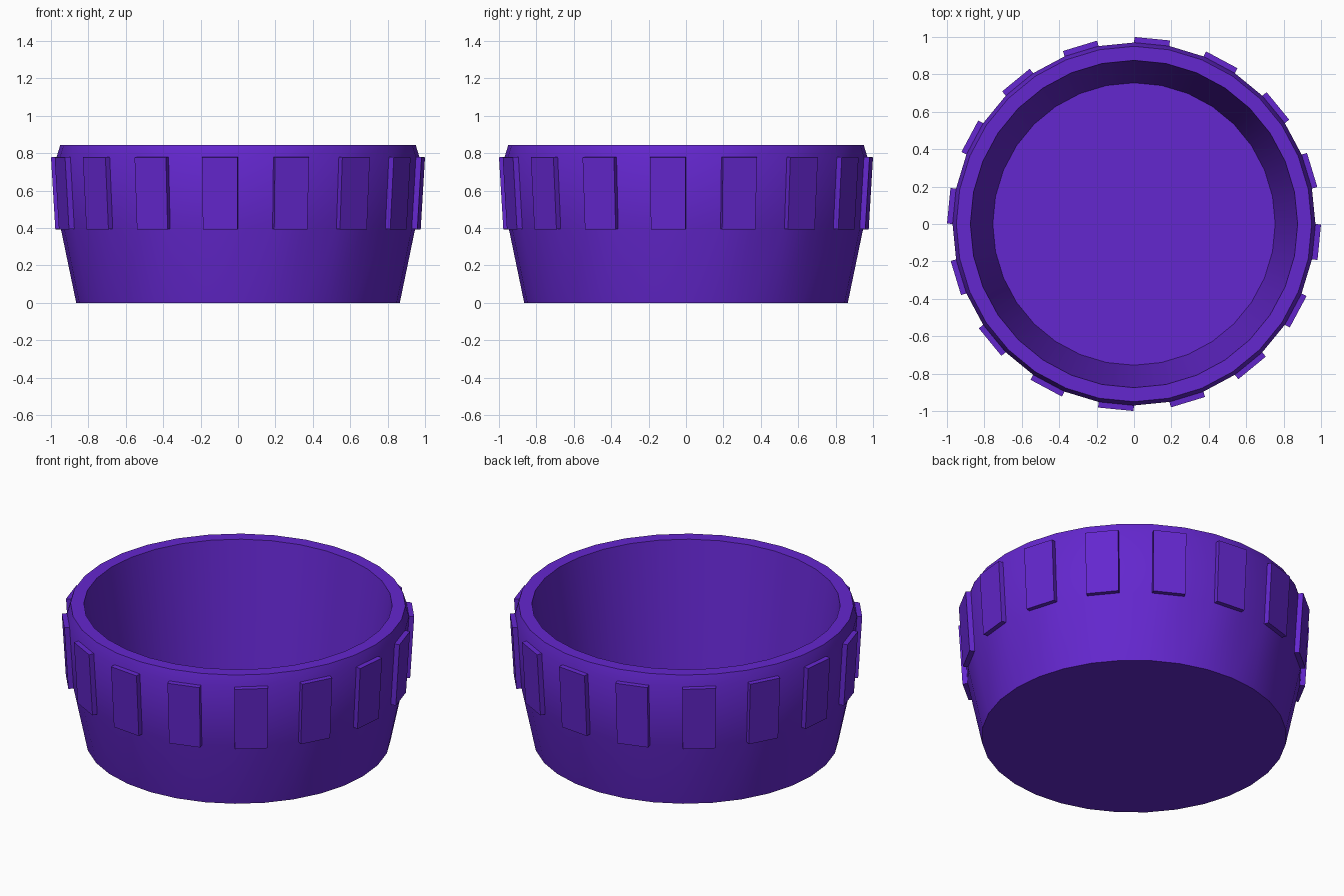
import bpy, bmesh, math

if "Cube" in bpy.data.objects:
    bpy.data.objects.remove(bpy.data.objects["Cube"])

SIDES = 32
# Outer wall from the base up, over the rim, then down to the inner floor: (radius, z)
PROFILE = [(0.865, 0.0), (0.947, 0.395), (0.97, 0.78), (0.95, 0.845),
           (0.875, 0.845), (0.755, 0.07)]
GRIP_BAND = 1        # profile segment that carries the raised grips
GRIP_DEPTH = 0.03

bm = bmesh.new()

# Rings of the bowl-shaped cap
rings = []
for r, z in PROFILE:
    rings.append([bm.verts.new((r * math.cos(2 * math.pi * i / SIDES),
                                r * math.sin(2 * math.pi * i / SIDES), z))
                  for i in range(SIDES)])

# Walls, remembering every second face of the grip band
grips = []
for k, (lower, upper) in enumerate(zip(rings, rings[1:])):
    for i in range(SIDES):
        j = (i + 1) % SIDES
        face = bm.faces.new((lower[i], lower[j], upper[j], upper[i]))
        if k == GRIP_BAND and i % 2 == 1:
            grips.append(face)

# Underside and inner floor
bm.faces.new(rings[0][::-1])
bm.faces.new(rings[-1])
bm.normal_update()

# Raised grip blocks
for face in bmesh.ops.extrude_discrete_faces(bm, faces=grips)["faces"]:
    face.normal_update()
    bmesh.ops.translate(bm, verts=face.verts, vec=face.normal * GRIP_DEPTH)

mesh = bpy.data.meshes.new("ribbed_cap")
bm.to_mesh(mesh)
bm.free()
cap = bpy.data.objects.new("ribbed_cap", mesh)
bpy.context.collection.objects.link(cap)

# Purple plastic
mat = bpy.data.materials.new("purple")
mat.diffuse_color = (0.127, 0.02, 0.62, 1.0)
mat.use_nodes = True
mat.node_tree.nodes["Principled BSDF"].inputs["Base Color"].default_value = mat.diffuse_color
mesh.materials.append(mat)

# Smooth round walls, crisp rim and grips
bpy.context.view_layer.objects.active = cap
cap.select_set(True)
bpy.ops.object.shade_smooth_by_angle(angle=math.radians(30))
